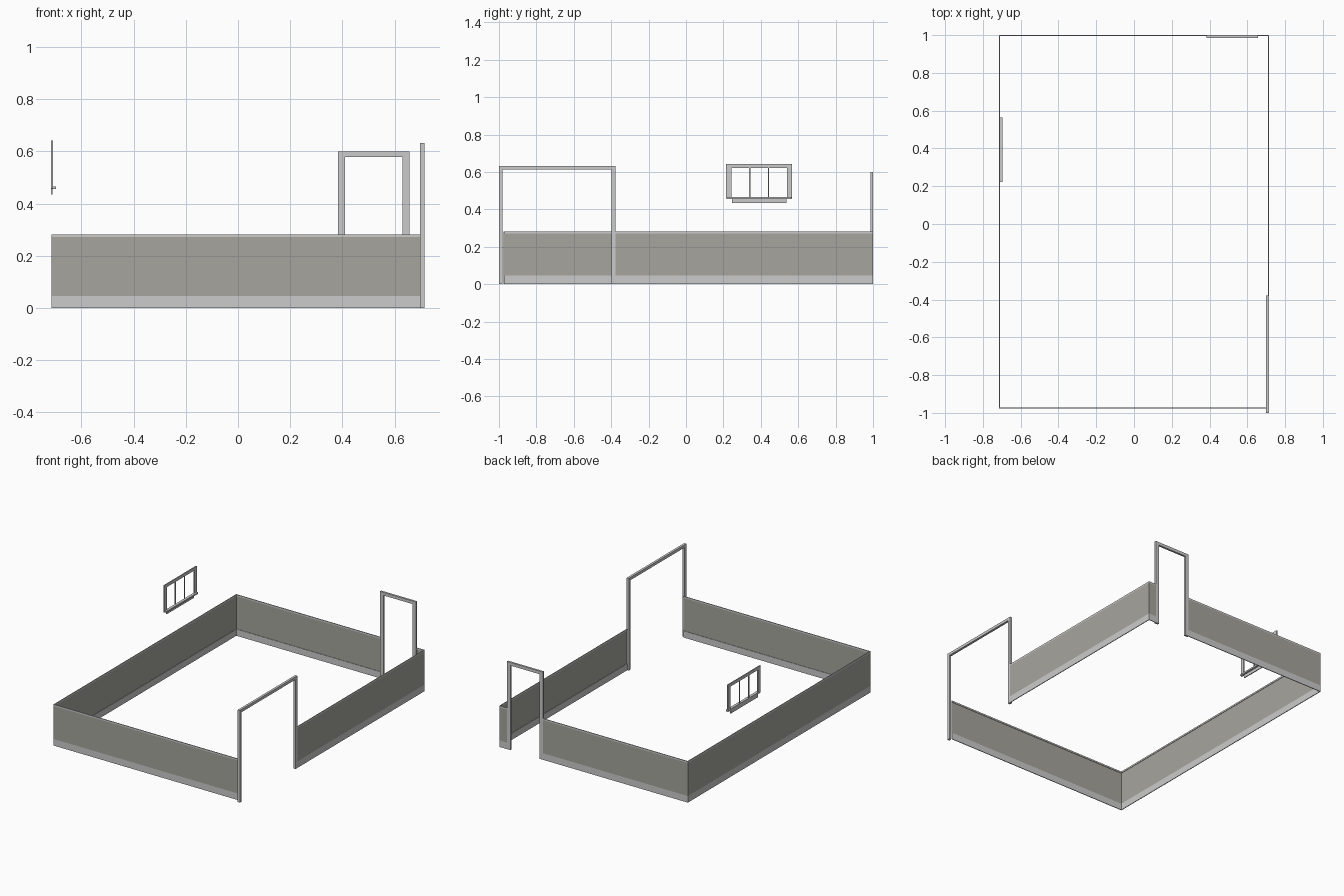
import bpy, bmesh

if "Cube" in bpy.data.objects:
    bpy.data.objects.remove(bpy.data.objects["Cube"])

W, FRONT, BACK = 0.714, -0.976, 1.0      # outer room rectangle

panel_mat = bpy.data.materials.new("panel_grey")
panel_mat.diffuse_color = (0.38, 0.375, 0.34, 1)
panel_mat.use_nodes = True
panel_mat.node_tree.nodes["Principled BSDF"].inputs["Base Color"].default_value = panel_mat.diffuse_color


def finish(bm, name, mat=None):
    bmesh.ops.recalc_face_normals(bm, faces=bm.faces)
    me = bpy.data.meshes.new(name)
    bm.to_mesh(me)
    bm.free()
    if mat:
        me.materials.append(mat)
    ob = bpy.data.objects.new(name, me)
    bpy.context.collection.objects.link(ob)
    return ob


def sweep(name, rings, closed=False, mat=None):
    """Skin a list of four-point sections, mitred at each corner."""
    bm = bmesh.new()
    vs = [[bm.verts.new(p) for p in ring] for ring in rings]
    n = len(vs)
    for i in range(n if closed else n - 1):
        a, b = vs[i], vs[(i + 1) % n]
        for k in range(4):
            j = (k + 1) % 4
            bm.faces.new((a[k], a[j], b[j], b[k]))
    if not closed:
        bm.faces.new(vs[0])
        bm.faces.new(vs[-1])
    return finish(bm, name, mat)


def wall_run(name, path, z0, z1, t, mat=None):
    rings = []
    for x, y in path:
        ix = max(-W + t, min(W - t, x))
        iy = max(FRONT + t, min(BACK - t, y))
        rings.append([(x, y, z0), (ix, iy, z0), (ix, iy, z1), (x, y, z1)])
    sweep(name, rings, mat=mat)


def casing(name, axis, d0, d1, outer, inner, closed=False):
    """Flat frame lying in a wall; outer and inner are (u, z) outlines."""
    def P(u, z, d):
        return (u, d, z) if axis == 'Y' else (d, u, z)
    rings = [[P(*o, d0), P(*i, d0), P(*i, d1), P(*o, d1)]
             for o, i in zip(outer, inner)]
    sweep(name, rings, closed)


def doorway(name, axis, d0, d1, a, b, h, side, head):
    casing(name, axis, d0, d1,
           [(a, 0), (a, h), (b, h), (b, 0)],
           [(a + side, 0), (a + side, h - head), (b - side, h - head), (b - side, 0)])


def box(name, x, y, z):
    bm = bmesh.new()
    bmesh.ops.create_cube(bm, size=1)
    for v in bm.verts:
        v.co = [lo + (c + 0.5) * (hi - lo) for c, (lo, hi) in zip(v.co, (x, y, z))]
    finish(bm, name)


# Wainscot walls: baseboard, panel and top rail, interrupted by the doorways
runs = {
    "long": [(0.386, BACK), (-W, BACK), (-W, FRONT), (0.70, FRONT)],
    "short": [(0.657, BACK), (W, BACK), (W, -0.378)],
}
for key, path in runs.items():
    wall_run("baseboard_" + key, path, 0, 0.045, 0.005)
    wall_run("wall_panel_" + key, path, 0.045, 0.271, 0.002, panel_mat)
    wall_run("top_rail_" + key, path, 0.271, 0.282, 0.005)

# Door casings
doorway("back_door_frame", 'Y', 0.986, BACK, 0.384, 0.657, 0.60, 0.026, 0.021)
doorway("side_door_frame", 'X', 0.698, W, -1.0, -0.378, 0.631, 0.02, 0.019)

# Window on the left wall
x0 = -0.716
casing("window_frame", 'X', x0, x0 + 0.007,
       [(0.215, 0.457), (0.215, 0.641), (0.567, 0.641), (0.567, 0.457)],
       [(0.242, 0.464), (0.242, 0.62), (0.54, 0.62), (0.54, 0.464)], closed=True)
for i, y in enumerate((0.341, 0.441)):
    box(f"window_mullion_{i + 1}", (x0, x0 + 0.005), (y - 0.003, y + 0.003), (0.464, 0.62))
box("window_sill", (x0, -0.697), (0.222, 0.564), (0.455, 0.465))
box("window_apron", (x0, x0 + 0.006), (0.246, 0.538), (0.434, 0.455))
